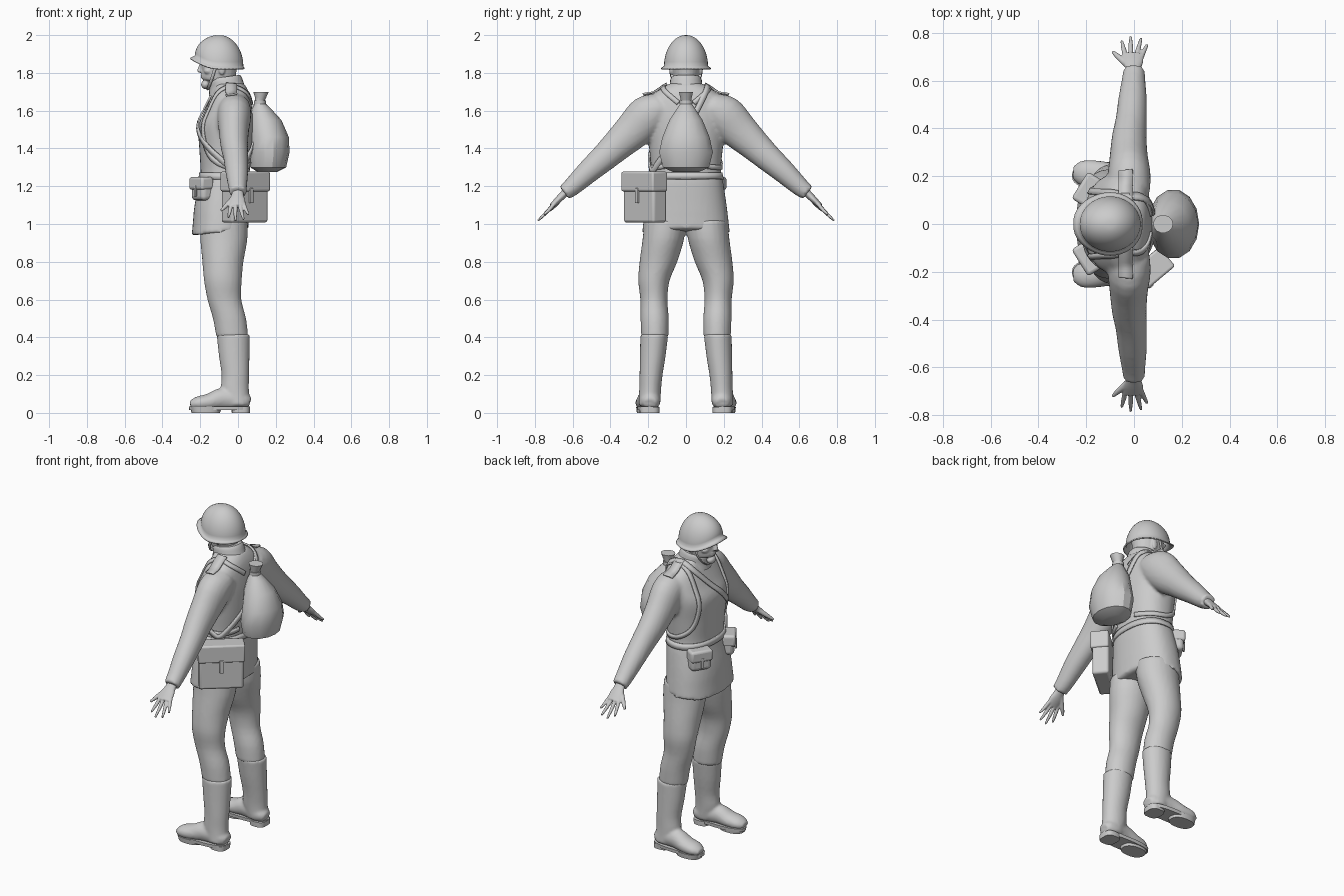
import bpy, bmesh, math
from mathutils import Vector, Matrix
from mathutils.bvhtree import BVHTree

if "Cube" in bpy.data.objects:
    bpy.data.objects.remove(bpy.data.objects["Cube"])

grey = bpy.data.materials.new("plain_grey")
grey.use_nodes = True
grey.diffuse_color = (0.6, 0.6, 0.6, 1)
grey.node_tree.nodes["Principled BSDF"].inputs["Base Color"].default_value = (0.6, 0.6, 0.6, 1)


def finish(bm, name, voxel=0, relax=0, angle=40, thick=0, bevel=0):
    """Turn a bmesh into a shaded object with optional modifiers."""
    bmesh.ops.recalc_face_normals(bm, faces=bm.faces)
    mesh = bpy.data.meshes.new(name)
    bm.to_mesh(mesh)
    bm.free()
    mesh.materials.append(grey)
    obj = bpy.data.objects.new(name, mesh)
    bpy.context.collection.objects.link(obj)
    bpy.ops.object.select_all(action="DESELECT")
    obj.select_set(True)
    bpy.context.view_layer.objects.active = obj
    if voxel:
        mod = obj.modifiers.new("fuse", "REMESH")
        mod.mode, mod.voxel_size, mod.use_smooth_shade = "VOXEL", voxel, True
        mod = obj.modifiers.new("relax", "SMOOTH")
        mod.factor, mod.iterations = 0.5, relax
    if thick:
        mod = obj.modifiers.new("thickness", "SOLIDIFY")
        mod.thickness, mod.offset = thick, 0
    if bevel:
        mod = obj.modifiers.new("soft_edges", "BEVEL")
        mod.width, mod.segments = bevel, 3
    if not voxel:
        bpy.ops.object.shade_smooth_by_angle(angle=math.radians(angle))
    return obj


def curve(points, steps, closed=False):
    """Catmull-Rom interpolation of number tuples."""
    pts = [Vector(p) for p in points]
    n, out = len(pts), []
    for i in range(n if closed else n - 1):
        pick = lambda k: pts[k % n] if closed else pts[max(0, min(n - 1, k))]
        a, b, c, d = (pick(i + k) for k in (-1, 0, 1, 2))
        for j in range(steps):
            t = j / steps
            out.append(b + (c - a) * t / 2 + (a * 2 - b * 5 + c * 4 - d) * t * t / 2
                       + (b * 3 - a - c * 3 + d) * t ** 3 / 2)
    return out if closed else out + [pts[-1]]


def loft(bm, rings, sides=24, steps=3, axis=None, ref=(1, 0, 0), power=2, side=1):
    """Skin rings (x, y, z, half width along ref, other half width)."""
    rings = curve(rings, steps)
    mids = [Vector((r[0], r[1] * side, r[2])) for r in rings]
    rows = []
    for i, (m, r) in enumerate(zip(mids, rings)):
        t = Vector(axis) if axis else (mids[min(i + 1, len(mids) - 1)] - mids[max(i - 1, 0)]).normalized()
        u = Vector(ref)
        u = (u - t * u.dot(t)).normalized()
        v = t.cross(u)
        row = []
        for k in range(sides):
            a = math.tau * k / sides
            c, s = (math.copysign(abs(f) ** (2 / power), f) for f in (math.cos(a), math.sin(a)))
            row.append(bm.verts.new(m + u * c * r[3] + v * s * r[4]))
        rows.append(row)
    for p, q in zip(rows, rows[1:]):
        for k in range(sides):
            bm.faces.new((p[k - 1], p[k], q[k], q[k - 1]))
    bm.faces.new(rows[0])
    bm.faces.new(rows[-1])


def ball(bm, mid, size, seg=16):
    bmesh.ops.create_uvsphere(bm, u_segments=seg, v_segments=seg // 2, radius=1,
                              matrix=Matrix.Translation(mid) @ Matrix.Diagonal((*size, 1)))


def box(bm, mid, size, turn=0):
    bmesh.ops.create_cube(bm, size=1, matrix=Matrix.Translation(mid) @ Matrix.Rotation(math.radians(turn), 4, "Z")
                          @ Matrix.Diagonal((*size, 1)))


def strap(name, points, width, tree, closed=False, lift=0.004, thick=0.009):
    """Ribbon laid on the cloth surface along the points."""
    hits = [tree.find_nearest(p)[:2] for p in curve(points, 8, closed)]
    bm, rows, n = bmesh.new(), [], len(hits)
    for i, (p, normal) in enumerate(hits):
        a = hits[(i - 1) % n if closed else max(i - 1, 0)][0]
        b = hits[(i + 1) % n if closed else min(i + 1, n - 1)][0]
        across = normal.cross(b - a).normalized() * width / 2
        rows.append([bm.verts.new(p + normal * lift + across * f) for f in (-1, 1)])
    for i in range(0 if closed else 1, n):
        bm.faces.new((rows[i - 1][0], rows[i - 1][1], rows[i][1], rows[i][0]))
    return finish(bm, name, thick=thick)


SIDES = (("left", -1), ("right", 1))

# Tunic: body and sleeves fused
bm = bmesh.new()
loft(bm, [(-.095, 0, .955, .15, .232), (-.085, 0, 1.1, .145, .215), (-.07, 0, 1.22, .135, .197),
          (-.068, 0, 1.28, .13, .185), (-.065, 0, 1.4, .14, .195), (-.065, 0, 1.52, .145, .21),
          (-.05, 0, 1.6, .125, .215), (-.04, 0, 1.67, .105, .19), (-.04, 0, 1.715, .09, .135),
          (-.05, 0, 1.745, .08, .085)], 40, 4, axis=(0, 0, 1), power=2.3)
for v in bm.verts:
    if v.co.z < 1.02:
        v.co.z += .11 * (v.co.x + .1)
for _, s in SIDES:
    loft(bm, [(-.02, .13, 1.62, .085, .08), (-.02, .2, 1.575, .09, .11), (-.022, .28, 1.495, .08, .1),
              (-.02, .36, 1.42, .073, .085), (-.012, .43, 1.355, .066, .074), (-.006, .52, 1.275, .06, .062),
              (-.002, .6, 1.2, .05, .05), (0, .645, 1.165, .045, .042)], side=s)
tunic = finish(bm, "tunic", voxel=.011, relax=4)
bpy.context.view_layer.update()
cloth = BVHTree.FromObject(tunic, bpy.context.evaluated_depsgraph_get())

# Collar
bm = bmesh.new()
loft(bm, [(-.055, 0, 1.69, .1, .1), (-.06, 0, 1.73, .092, .088), (-.068, 0, 1.765, .088, .083),
          (-.07, 0, 1.78, .08, .076)], axis=(0, 0, 1))
for v in bm.verts:
    v.co.z += .14 * (v.co.x + .06)
finish(bm, "collar")

# Trousers
bm = bmesh.new()
for _, s in SIDES:
    loft(bm, [(-.03, .165, .4, .085, .072), (-.045, .166, .5, .088, .075), (-.072, .17, .6, .09, .072),
              (-.08, .17, .7, .1, .083), (-.08, .146, .8, .109, .1), (-.075, .12, .92, .125, .11),
              (-.075, .11, 1.02, .125, .11)], axis=(0, 0, 1), side=s)
finish(bm, "trousers", voxel=.011, relax=3)

# Boots with soles and heels
for label, s in SIDES:
    bm = bmesh.new()
    loft(bm, [(-.025, .168, .415, .088, .074), (-.02, .176, .3, .081, .068), (-.014, .185, .2, .073, .061),
              (-.016, .19, .12, .074, .058), (0, .194, .04, .064, .058)], axis=(0, 0, 1), side=s)
    loft(bm, [(.06, .19, .05, .035, .03), (.02, .19, .065, .055, .05), (-.08, .2, .075, .053, .058),
              (-.15, .208, .058, .057, .045), (-.215, .213, .05, .054, .036), (-.252, .215, .04, .03, .02)],
         ref=(0, 1, 0), side=s)
    finish(bm, label + "_boot", voxel=.009, relax=3)
    bm = bmesh.new()
    loft(bm, [(-.098, .202, .015, .16, .056), (-.098, .202, .035, .162, .058)], 32, 1, (0, 0, 1), power=2.6, side=s)
    loft(bm, [(.015, .193, 0, .048, .052), (.015, .193, .03, .049, .053)], 24, 1, (0, 0, 1), power=3, side=s)
    loft(bm, [(-.17, .208, 0, .075, .052), (-.17, .208, .03, .084, .056)], 24, 1, (0, 0, 1), power=2.4, side=s)
    finish(bm, label + "_sole")

# Hands: palm, four spread fingers and thumb
for label, s in SIDES:
    bm = bmesh.new()
    loft(bm, [(0, .625, 1.18, .03, .024), (-.002, .65, 1.155, .032, .02), (-.004, .68, 1.125, .043, .018),
              (-.002, .712, 1.095, .042, .013)], side=s)
    for root, tip, reach in ((-.035, -.052, .768), (-.013, -.014, .785), (.009, .03, .778), (.029, .056, .752)):
        loft(bm, [(root, .695, 1.11, .011, .011), ((root + tip) / 2, (.7 + reach) / 2, 1.8 - (.7 + reach) / 2, .01, .01),
                  (tip, reach, 1.802 - reach, .006, .006)], 10, side=s)
    loft(bm, [(-.02, .66, 1.14, .015, .015), (-.06, .695, 1.1, .013, .013), (-.09, .722, 1.07, .007, .007)],
         10, ref=(0, 0, 1), side=s)
    finish(bm, label + "_hand", voxel=.0045, relax=2)

# Head with nose, brow, lips, chin and ears
bm = bmesh.new()
loft(bm, [(-.06, 0, 1.7, .06, .062), (-.07, 0, 1.75, .07, .064), (-.1, 0, 1.765, .088, .066),
          (-.1, 0, 1.81, .092, .074), (-.1, 0, 1.86, .097, .08), (-.1, 0, 1.92, .085, .075)], axis=(0, 0, 1))
loft(bm, [(-.188, 0, 1.86, .008, .009), (-.2, 0, 1.825, .013, .012), (-.203, 0, 1.808, .013, .017),
          (-.19, 0, 1.8, .01, .012)], 12, axis=(0, 0, 1))
ball(bm, (-.172, 0, 1.738), (.024, .032, .024))
for z in (1.776, 1.788):
    ball(bm, (-.184, 0, z), (.013, .026, .006))
for _, s in SIDES:
    ball(bm, (-.177, s * .035, 1.857), (.015, .028, .009))
    ball(bm, (-.155, s * .042, 1.81), (.026, .025, .02))
    ball(bm, (-.085, s * .079, 1.82), (.018, .01, .032))
finish(bm, "head", voxel=.005, relax=3)

# Helmet: dome with flared, raised front brim
bm = bmesh.new()
rows, around = [], 40
for j in range(1, 14):
    dome = min(j, 11) / 11 * math.pi / 2
    flare = max(0, j - 11) / 2
    row = []
    for k in range(around):
        c, s = math.cos(math.tau * k / around), math.sin(math.tau * k / around)
        front = max(0, -c)
        rim = 1.835 + .055 * front ** 2
        reach = math.sin(dome) + flare * (.06 + .1 * abs(s) + .16 * front ** 3)
        row.append(bm.verts.new((-.1 + c * .125 * reach, s * .113 * reach,
                                 rim + (1.997 - rim) * math.cos(dome) - flare * .014)))
    rows.append(row)
for p, q in zip(rows, rows[1:]):
    for k in range(around):
        bm.faces.new((p[k - 1], p[k], q[k], q[k - 1]))
bm.faces.new(rows[0])
finish(bm, "helmet", thick=.007, angle=60)

# Chin strap
bm = bmesh.new()
loft(bm, [(-.115, -.088, 1.85, .008, .003), (-.135, -.08, 1.78, .008, .003), (-.155, -.045, 1.725, .008, .003),
          (-.16, 0, 1.711, .008, .003), (-.155, .045, 1.725, .008, .003), (-.135, .08, 1.78, .008, .003),
          (-.115, .088, 1.85, .008, .003)], 8)
finish(bm, "chin_strap")

# Belt, shoulder boards and straps
oval = [(-.07 + .14 * math.cos(a * math.tau / 12), .2 * math.sin(a * math.tau / 12), 1.255) for a in range(12)]
strap("belt", oval, .036, cloth, True)
for label, s in SIDES:
    strap(label + "_shoulder_board", [(-.035, s * .1, 1.74), (-.035, s * .16, 1.72), (-.035, s * .225, 1.68)],
          .06, cloth, lift=.007)
    path = [(.07, .04, 1.64), (.03, .11, 1.7), (-.05, .125, 1.73), (-.14, .135, 1.65), (-.2, .145, 1.5),
            (-.17, .165, 1.38), (-.08, .19, 1.31), (.03, .16, 1.3), (.075, .08, 1.31)]
    strap(label + "_pack_strap", [(x, y * s, z) for x, y, z in path], .026, cloth)
strap("satchel_strap", [(0, -.2, 1.28), (-.14, -.16, 1.4), (-.2, -.02, 1.55), (-.13, .1, 1.69), (-.04, .11, 1.73),
                        (.05, .08, 1.65), (.07, 0, 1.5), (.06, -.1, 1.38)], .03, cloth, True, lift=.008)

# Faceted rucksack with tied neck
bm = bmesh.new()
loft(bm, [(.155, 0, 1.275, .05, .07), (.16, 0, 1.3, .095, .125), (.165, 0, 1.38, .108, .146),
          (.165, 0, 1.46, .104, .128), (.145, 0, 1.55, .085, .09), (.125, 0, 1.61, .05, .05),
          (.115, 0, 1.645, .024, .026), (.12, 0, 1.672, .03, .032), (.122, 0, 1.7, .042, .038)],
     14, 1, axis=(0, 0, 1))
finish(bm, "rucksack", angle=30)
bm = bmesh.new()
loft(bm, [(.116, 0, 1.635, .032, .034), (.116, 0, 1.655, .032, .034)], 14, 1, axis=(0, 0, 1))
finish(bm, "rucksack_tie")

# Satchel with flap and latch, turned outward on the hip
bm = bmesh.new()
box(bm, (.035, -.217, 1.14), (.25, .095, .265), 40)
finish(bm, "satchel", bevel=.014)
out = Vector((.643, -.766, 0))
bm = bmesh.new()
box(bm, Vector((.035, -.217, 1.225)) + out * .005, (.264, .104, .105), 40)
finish(bm, "satchel_flap", bevel=.01)
bm = bmesh.new()
box(bm, Vector((.035, -.217, 1.15)) + out * .055, (.022, .012, .08), 40)
finish(bm, "satchel_latch", bevel=.003)

# Belt pouches with flap and closing tab
for label, s in SIDES:
    turn = 90 - s * 32
    face = Vector((-math.sin(math.radians(turn)), s * math.cos(math.radians(58)), 0))
    mid = Vector((-.19, s * .14, 1.185))
    bm = bmesh.new()
    box(bm, mid, (.125, .07, .12), turn)
    finish(bm, label + "_pouch", bevel=.022)
    bm = bmesh.new()
    box(bm, mid + face * .005 + Vector((0, 0, .03)), (.132, .078, .068), turn)
    finish(bm, label + "_pouch_flap", bevel=.014)
    bm = bmesh.new()
    box(bm, mid + face * .042 - Vector((0, 0, .01)), (.016, .01, .06), turn)
    finish(bm, label + "_pouch_tab", bevel=.003)
